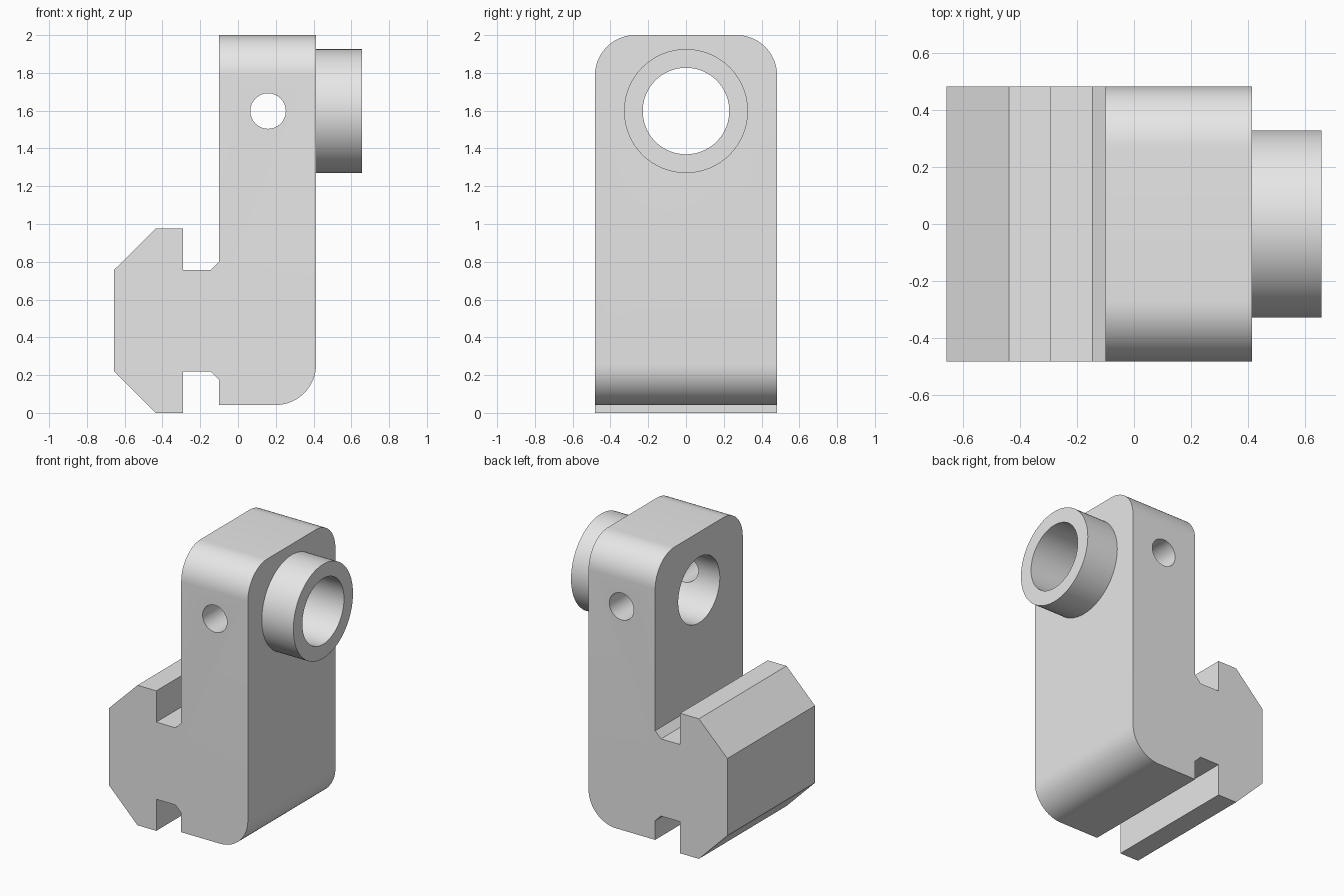
import bpy, bmesh, math
from mathutils import Matrix

if "Cube" in bpy.data.objects:
    bpy.data.objects.remove(bpy.data.objects["Cube"], do_unlink=True)

HALF_Y = 0.482      # half depth of the bracket
BORE_Z = 1.598      # height of boss, bore and pin hole
CORNER = 0.213      # radius of the rounded corners

grey = bpy.data.materials.new("plain grey")
grey.use_nodes = True
colour = (0.8, 0.8, 0.8, 1)
grey.diffuse_color = colour
grey.node_tree.nodes["Principled BSDF"].inputs["Base Color"].default_value = colour


def make_object(name, bm):
    bmesh.ops.recalc_face_normals(bm, faces=bm.faces[:])
    mesh = bpy.data.meshes.new(name)
    bm.to_mesh(mesh)
    bm.free()
    mesh.materials.append(grey)
    obj = bpy.data.objects.new(name, mesh)
    bpy.context.collection.objects.link(obj)
    return obj


def cylinder(name, radius, length, centre, axis, sides=96):
    bm = bmesh.new()
    turn = Matrix.Rotation(math.pi / 2, 4, "Y" if axis == "X" else "X")
    bmesh.ops.create_cone(bm, cap_ends=True, segments=sides, radius1=radius,
                          radius2=radius, depth=length,
                          matrix=Matrix.Translation(centre) @ turn)
    return make_object(name, bm)


def combine(target, tool, operation):
    mod = target.modifiers.new(tool.name, "BOOLEAN")
    mod.operation = operation
    mod.solver = "EXACT"
    mod.object = tool
    bpy.context.view_layer.objects.active = target
    bpy.ops.object.modifier_apply(modifier=mod.name)
    bpy.data.objects.remove(tool, do_unlink=True)


# Side profile: upright with a grooved T-shaped foot
profile = [(-0.10, 0.042), (0.413, 0.042), (0.413, 2.0), (-0.10, 2.0),
           (-0.10, 0.802), (-0.145, 0.757), (-0.292, 0.757), (-0.292, 0.975),
           (-0.437, 0.975), (-0.656, 0.757), (-0.656, 0.22), (-0.437, 0.0),
           (-0.292, 0.0), (-0.292, 0.22), (-0.145, 0.22), (-0.10, 0.175)]
bm = bmesh.new()
side = bm.faces.new([bm.verts.new((x, -HALF_Y, z)) for x, z in profile])
extruded = bmesh.ops.extrude_face_region(bm, geom=[side])["geom"]
bmesh.ops.translate(bm, vec=(0, 2 * HALF_Y, 0),
                    verts=[v for v in extruded if isinstance(v, bmesh.types.BMVert)])
bmesh.ops.recalc_face_normals(bm, faces=bm.faces[:])


# Round the two top corners and the lower outer corner
def is_rounded(edge):
    a, b = (v.co for v in edge.verts)
    top = min(a.z, b.z) > 1.99 and abs(a.y - b.y) < 0.01
    heel = min(a.x, b.x) > 0.4 and max(a.z, b.z) < 0.1
    return top or heel


bmesh.ops.bevel(bm, geom=[e for e in bm.edges if is_rounded(e)], offset=CORNER,
                offset_type="OFFSET", segments=16, profile=0.5, affect="EDGES")
bracket = make_object("bracket", bm)

# Boss ring, main bore and cross pin hole
combine(bracket, cylinder("boss", 0.328, 0.356, (0.478, 0, BORE_Z), "X"), "UNION")
combine(bracket, cylinder("bore", 0.229, 2, (0.3, 0, BORE_Z), "X"), "DIFFERENCE")
combine(bracket, cylinder("pin_hole", 0.094, 2, (0.159, 0, BORE_Z), "Y", 48), "DIFFERENCE")

bpy.ops.object.select_all(action="DESELECT")
bracket.select_set(True)
bpy.context.view_layer.objects.active = bracket
bpy.ops.object.shade_smooth_by_angle(angle=math.radians(30))
